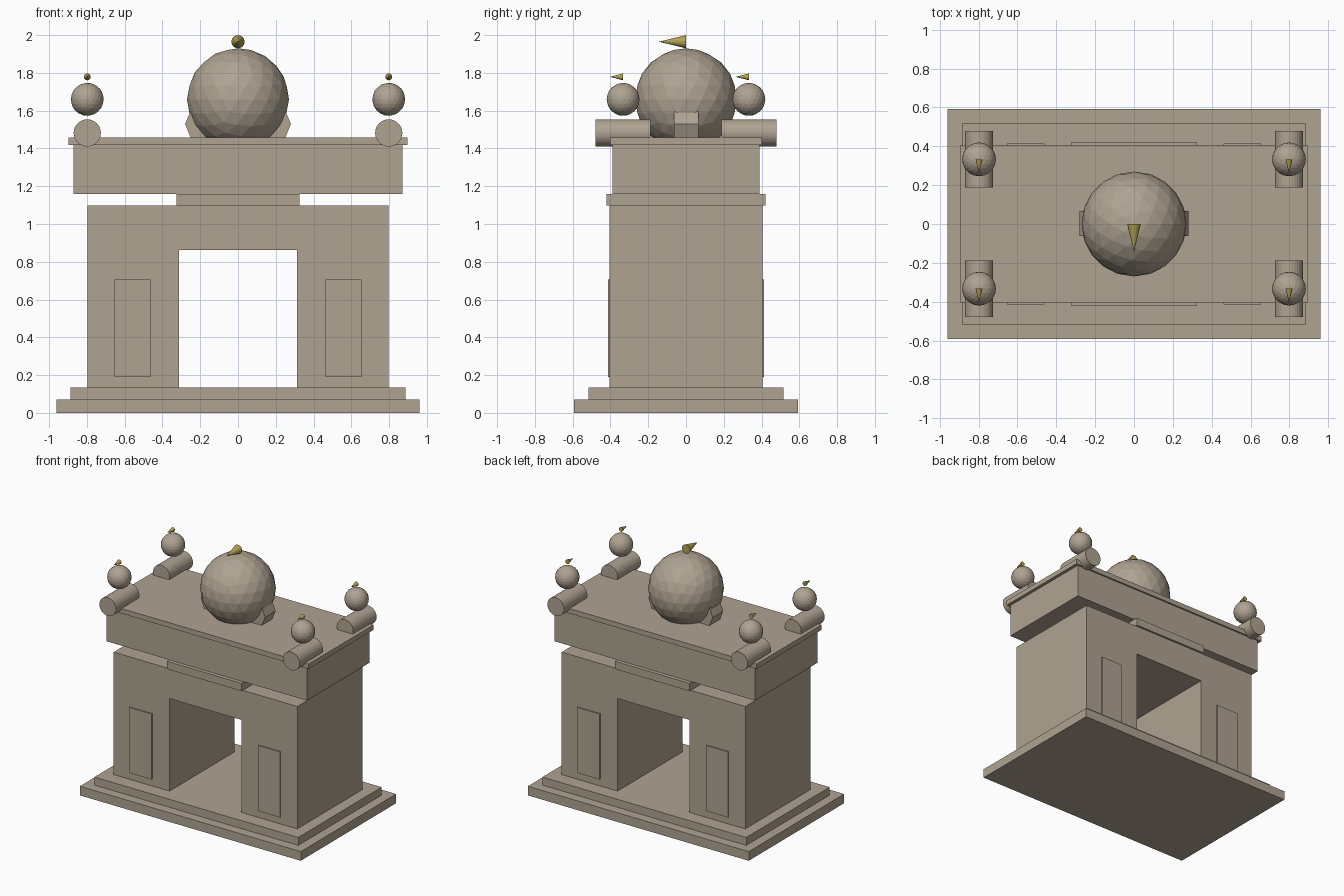
import bpy
import bmesh
from math import radians
from mathutils import Matrix

cube = bpy.data.objects.get("Cube")
if cube:
    bpy.data.objects.remove(cube, do_unlink=True)


def material(name, rgb):
    mat = bpy.data.materials.new(name)
    mat.use_nodes = True
    mat.diffuse_color = (*rgb, 1)
    mat.node_tree.nodes["Principled BSDF"].inputs["Base Color"].default_value = (*rgb, 1)
    return mat


STONE = material("warm grey stone", (0.43, 0.37, 0.29))
GOLD = material("old gold", (0.46, 0.36, 0.09))
ALONG_Y = Matrix.Rotation(radians(90), 4, "X")  # turns +z to -y


def finish(name, bm, mat, location=(0, 0, 0)):
    mesh = bpy.data.meshes.new(name)
    bmesh.ops.recalc_face_normals(bm, faces=bm.faces)
    bm.to_mesh(mesh)
    bm.free()
    mesh.materials.append(mat)
    obj = bpy.data.objects.new(name, mesh)
    obj.location = location
    bpy.context.collection.objects.link(obj)
    return obj


def block(name, half_x, half_y, bottom, top, x=0, y=0):
    bm = bmesh.new()
    bmesh.ops.create_cube(bm, size=1)
    bmesh.ops.scale(bm, vec=(2 * half_x, 2 * half_y, top - bottom), verts=bm.verts)
    return finish(name, bm, STONE, (x, y, (bottom + top) / 2))


def ball(name, radius, location):
    bm = bmesh.new()
    bmesh.ops.create_icosphere(bm, subdivisions=3, radius=radius)
    return finish(name, bm, STONE, location)


def rod(name, sides, radius, tip_radius, length, location, mat):
    """Cylinder or cone lying along y, pointing to the front."""
    bm = bmesh.new()
    bmesh.ops.create_cone(bm, cap_ends=True, segments=sides, radius1=radius,
                          radius2=tip_radius, depth=length, matrix=ALONG_Y)
    return finish(name, bm, mat, location)


# Stepped base
block("base_lower_step", 0.96, 0.592, 0, 0.072)
block("base_upper_step", 0.886, 0.517, 0.072, 0.135)

# Gate body: an upside-down U profile extruded front to back
bm = bmesh.new()
outline = [(-0.798, 0.135), (-0.798, 1.097), (0.798, 1.097), (0.798, 0.135),
           (0.312, 0.135), (0.312, 0.862), (-0.312, 0.862), (-0.312, 0.135)]
face = bm.faces.new([bm.verts.new((x, -0.404, z)) for x, z in outline])
swept = bmesh.ops.extrude_face_region(bm, geom=[face])["geom"]
bmesh.ops.translate(bm, vec=(0, 0.808, 0),
                    verts=[v for v in swept if isinstance(v, bmesh.types.BMVert)])
finish("gate_body", bm, STONE)

# Raised panels on the piers, front and back
for side, sx in (("right", -1), ("left", 1)):
    for end, sy in (("front", -1), ("back", 1)):
        block(f"{end}_{side}_panel", 0.096, 0.008, 0.19, 0.705, sx * 0.558, sy * 0.406)

# Lintel spacer, attic block and roof slab
block("lintel_spacer", 0.325, 0.42, 1.097, 1.158)
block("attic_block", 0.872, 0.39, 1.158, 1.418)
block("roof_slab", 0.897, 0.403, 1.418, 1.457)

# Central dome ball on its octagonal cradle, with a gold spike
rod("dome_cradle", 8, 0.28, 0.28, 0.13, (0, 0.002, 1.529), STONE)
ball("dome_ball", 0.27, (0, 0, 1.66))
rod("dome_spike", 16, 0.035, 0, 0.143, (0, -0.0715, 1.965), GOLD)

# Corner drums, each with a ball and a gold spike
for side, sx in (("right", -1), ("left", 1)):
    for end, sy in (("front", -1), ("back", 1)):
        x, y = sx * 0.798, sy * 0.333
        rod(f"{end}_{side}_drum", 32, 0.072, 0.072, 0.29, (x, y, 1.482), STONE)
        ball(f"{end}_{side}_ball", 0.087, (x, y, 1.66))
        rod(f"{end}_{side}_spike", 16, 0.018, 0, 0.07, (x, y - 0.035, 1.779), GOLD)
